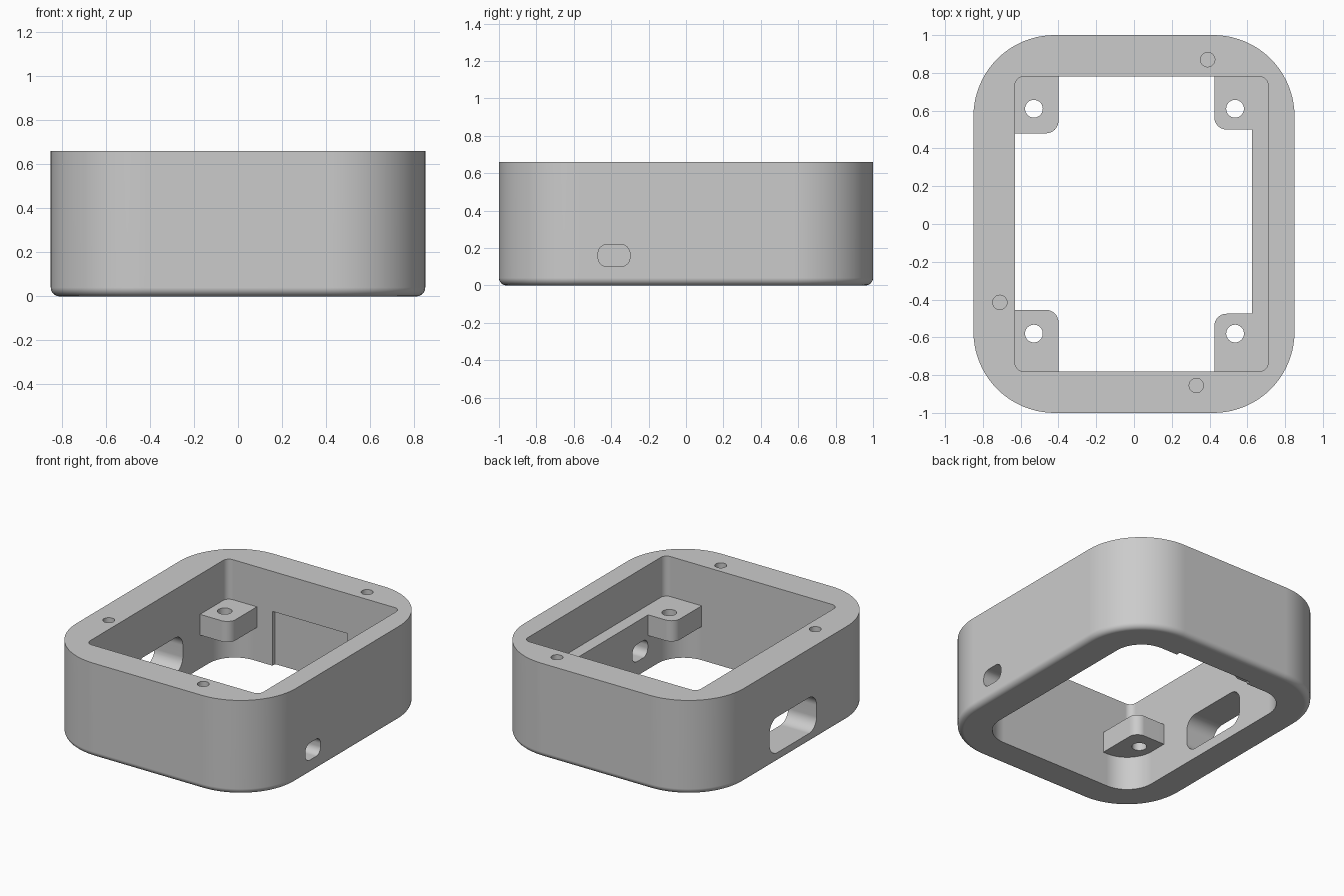
import bpy, bmesh, math
from mathutils import Matrix

default = bpy.data.objects.get("Cube")
if default:
    bpy.data.objects.remove(default)

grey = bpy.data.materials.new("light_grey")
grey.use_nodes = True
grey.diffuse_color = (0.6, 0.6, 0.6, 1)
grey.node_tree.nodes["Principled BSDF"].inputs["Base Color"].default_value = (0.6, 0.6, 0.6, 1)


def rounded_rect(x0, x1, y0, y1, r, steps):
    """Counter-clockwise outline of a rectangle with round corners."""
    corners = ((x1 - r, y1 - r), (x0 + r, y1 - r), (x0 + r, y0 + r), (x1 - r, y0 + r))
    return [(cx + r * math.cos(a), cy + r * math.sin(a))
            for i, (cx, cy) in enumerate(corners)
            for a in ((i + k / steps) * math.pi / 2 for k in range(steps + 1))]


def loft(name, rings, turn=None):
    """Solid through equal-length rings, each an (outline, z) pair."""
    bm = bmesh.new()
    loops = [[bm.verts.new((x, y, z)) for x, y in outline] for outline, z in rings]
    bm.faces.new(loops[0][::-1])
    bm.faces.new(loops[-1])
    n = len(loops[0])
    for low, high in zip(loops, loops[1:]):
        for i in range(n):
            j = (i + 1) % n
            bm.faces.new((low[i], low[j], high[j], high[i]))
    if turn:
        bmesh.ops.transform(bm, matrix=turn, verts=bm.verts)
    mesh = bpy.data.meshes.new(name)
    bm.to_mesh(mesh)
    bm.free()
    obj = bpy.data.objects.new(name, mesh)
    bpy.context.collection.objects.link(obj)
    mesh.materials.append(grey)
    return obj


def prism(name, x0, x1, y0, y1, z0, z1, r, steps=8, turn=None):
    outline = rounded_rect(x0, x1, y0, y1, r, steps)
    return loft(name, [(outline, z0), (outline, z1)], turn)


def drill(name, x, y, z0, z1, r):
    n = 32
    outline = [(x + r * math.cos(math.tau * i / n), y + r * math.sin(math.tau * i / n))
               for i in range(n)]
    return loft(name, [(outline, z0), (outline, z1)])


def cut(target, cutter):
    """Subtract the cutter from the target, then discard it."""
    cutter.hide_render = True
    mod = target.modifiers.new("cut", 'BOOLEAN')
    mod.operation = 'DIFFERENCE'
    mod.solver = 'EXACT'
    mod.object = cutter
    bpy.context.view_layer.objects.active = target
    bpy.ops.object.modifier_apply(modifier=mod.name)
    bpy.data.objects.remove(cutter)


# Outer shell with a rounded bottom edge
W, D, H, R, FILLET = 0.85, 1.0, 0.66, 0.43, 0.04
rings = []
for k in range(7):
    a = k / 6 * math.pi / 2
    inset = FILLET * (1 - math.sin(a))
    rings.append((rounded_rect(-W + inset, W - inset, -D + inset, D - inset, R - inset, 20),
                  FILLET * (1 - math.cos(a))))
rings.append((rounded_rect(-W, W, -D, D, R, 20), H))
body = loft("enclosure_body", rings)

# Lower cavity, leaving four mounting lugs in its corners
lower = prism("lower_cavity", -0.63, 0.625, -0.78, 0.78, -0.1, 0.5, 0.2, 12)
for x0, x1, y0, y1 in ((-0.9, -0.4, 0.48, 1.1), (0.425, 0.9, 0.5, 1.1),
                       (-0.9, -0.4, -1.1, -0.455), (0.425, 0.9, -1.1, -0.475)):
    cut(lower, prism("lug_space", x0, x1, y0, y1, 0.235, 0.6, 0.065))
cut(body, lower)

# Wider upper cavity, which forms the side ledge
cut(body, prism("upper_cavity", -0.63, 0.71, -0.78, 0.78, 0.38, 0.8, 0.045))

# Shallow recess in the back wall
cut(body, prism("back_recess", -0.28, 0.3, 0.6, 0.81, -0.1, 0.38, 0.01, 2))

# Screw holes through the lugs
for x in (-0.53, 0.535):
    for y in (-0.58, 0.61):
        cut(body, drill("lug_hole", x, y, 0.1, 0.5, 0.047))

# Blind screw holes in the rim
for x, y in ((0.39, 0.87), (-0.71, -0.415), (0.33, -0.855)):
    cut(body, drill("rim_hole", x, y, 0.4, 0.8, 0.038))

# Side ports: the local outline axes become y and z, the depth becomes x
sideways = Matrix(((0, 0, 1, 0), (1, 0, 0, 0), (0, 1, 0, 0), (0, 0, 0, 1)))
cut(body, prism("small_port", -0.47, -0.3, 0.1, 0.22, 0.5, 1.0, 0.05, turn=sideways))
cut(body, prism("large_port", -0.23, 0.29, 0.07, 0.32, -1.0, -0.5, 0.085, turn=sideways))

# Smooth curved walls, crisp edges
bpy.ops.object.select_all(action='DESELECT')
body.select_set(True)
bpy.context.view_layer.objects.active = body
bpy.ops.object.shade_smooth_by_angle(angle=math.radians(30))
weighted = body.modifiers.new("weighted_normals", 'WEIGHTED_NORMAL')
weighted.keep_sharp = True
